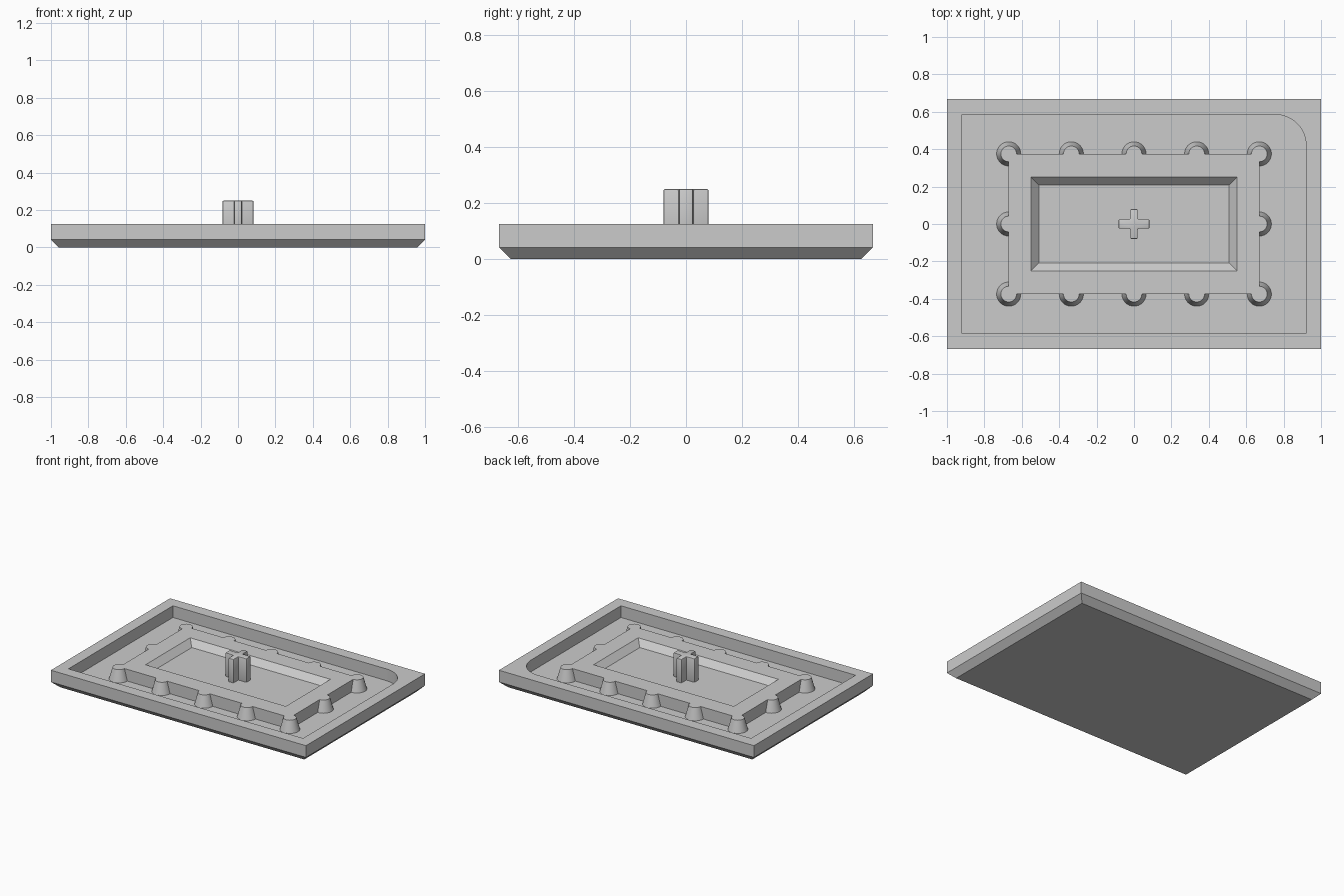
import bpy, bmesh, math

cube = bpy.data.objects.get("Cube")
if cube:
    bpy.data.objects.remove(cube, do_unlink=True)

GREY = (0.6, 0.6, 0.6, 1.0)
mat = bpy.data.materials.new("plain grey")
mat.use_nodes = True
mat.diffuse_color = GREY
mat.node_tree.nodes["Principled BSDF"].inputs["Base Color"].default_value = GREY

TOP, FLOOR, POCKET, SUNK = 0.125, 0.042, 0.083, 0.03


def rect(hx, hy):
    return [(-hx, -hy), (hx, -hy), (hx, hy), (-hx, hy)]


def circle(cx, cy, r, n=32):
    return [(cx + r * math.cos(math.tau * i / n), cy + r * math.sin(math.tau * i / n))
            for i in range(n)]


def loft(bm, rings):
    """Bridge (outline, z) rings in order and cap both ends."""
    loops = [[bm.verts.new((x, y, z)) for x, y in pts] for pts, z in rings]
    n = len(loops[0])
    for a, b in zip(loops, loops[1:]):
        for i in range(n):
            j = (i + 1) % n
            bm.faces.new((a[i], a[j], b[j], b[i]))
    bm.faces.new(loops[0][::-1])
    bm.faces.new(loops[-1])


def make(name, *lofts):
    bm = bmesh.new()
    for rings in lofts:
        loft(bm, rings)
    bmesh.ops.recalc_face_normals(bm, faces=bm.faces[:])
    mesh = bpy.data.meshes.new(name)
    bm.to_mesh(mesh)
    bm.free()
    mesh.materials.append(mat)
    ob = bpy.data.objects.new(name, mesh)
    bpy.context.collection.objects.link(ob)
    return ob


def apply(ob, mod):
    bpy.ops.object.select_all(action='DESELECT')
    bpy.context.view_layer.objects.active = ob
    ob.select_set(True)
    bpy.ops.object.modifier_apply(modifier=mod.name)


def combine(ob, tool, operation):
    mod = ob.modifiers.new("combine", 'BOOLEAN')
    mod.operation, mod.solver, mod.object = operation, 'EXACT', tool
    apply(ob, mod)
    bpy.data.objects.remove(tool, do_unlink=True)


# Tray with a bevelled underside
tray = make("tray", [(rect(0.958, 0.625), 0), (rect(1, 0.667), FLOOR), (rect(1, 0.667), TOP)])

# Tray recess, with one rounded corner
HX, HY, R = 0.92, 0.585, 0.165
arc = [(HX - R + R * math.cos(t), HY - R + R * math.sin(t))
       for t in (math.pi / 2 * i / 12 for i in range(13))]
recess = [(-HX, -HY), (HX, -HY)] + arc + [(-HX, HY)]
combine(tray, make("recess_cutter", [(recess, FLOOR), (recess, 0.2)]), 'DIFFERENCE')

# Raised block with a sloping pocket
BX, BY = 0.67, 0.375
block = make("raised_block", [(rect(BX, BY), SUNK), (rect(BX, BY), TOP),
                              (rect(0.55, 0.25), TOP), (rect(0.508, 0.208), POCKET)])

# Tapered studs around the block edge
spots = [(BX * i / 2, s * BY) for i in range(-2, 3) for s in (-1, 1)] + [(-BX, 0), (BX, 0)]
studs = make("studs", *[[(circle(x, y, 0.068), SUNK), (circle(x, y, 0.042), TOP)]
                        for x, y in spots])
combine(block, studs, 'UNION')

# Cross-shaped stem with softened edges
L, W, M, H = 0.083, 0.025, 0.02, 0.08
quarter = [(L, -W), (L, W), (M, W), (M, H), (-M, H), (-M, W)]
cross = quarter + [(-x, -y) for x, y in quarter]
stem = make("cross_stem", [(cross, 0.07), (cross, 0.25)])
bevel = stem.modifiers.new("soft edges", 'BEVEL')
bevel.width, bevel.segments, bevel.limit_method = 0.006, 2, 'ANGLE'
apply(stem, bevel)

# Smooth the curved walls and keep the corners crisp
for ob in (tray, block, stem):
    bpy.ops.object.select_all(action='DESELECT')
    ob.select_set(True)
    bpy.context.view_layer.objects.active = ob
    bpy.ops.object.shade_smooth_by_angle(angle=math.radians(30))
